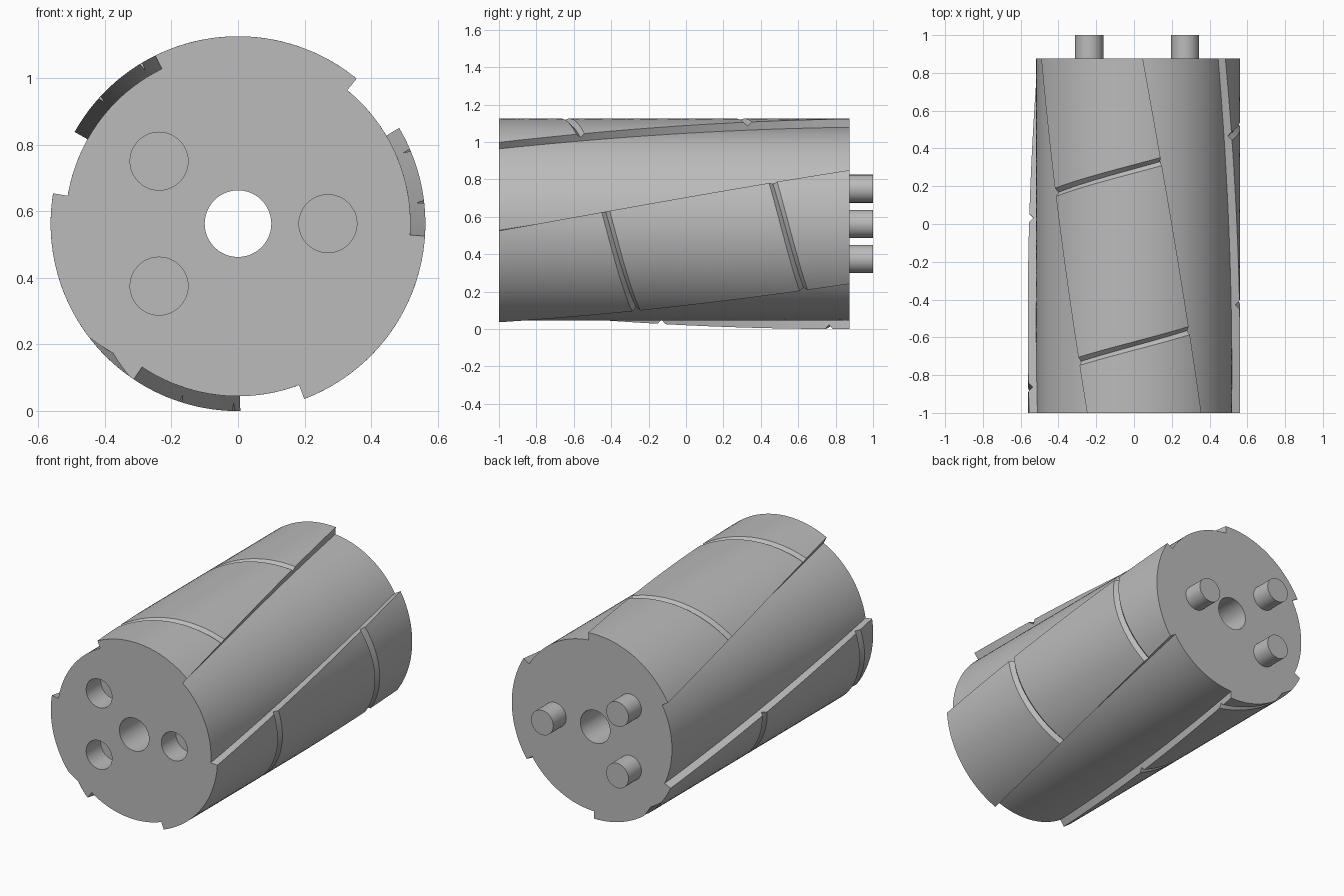
import bpy, bmesh
from math import radians, sin, cos, pi

cube = bpy.data.objects.get("Cube")
if cube:
    bpy.data.objects.remove(cube, do_unlink=True)

R, CORE_R, ZC = 0.5625, 0.518, 0.5625      # rib radius, core radius, axis height
Y0, Y1 = -1.0, 0.875                       # ends of the drum
RIB_START, RIB_SPAN, TWIST = 50.7, 65.5, 34.5
PITCH, GROOVE = 0.9375, 0.0225             # helical V groove
PINS = [(0.27, 0), (-0.237, 0.1875), (-0.237, -0.1875)]

gray = bpy.data.materials.new("plain gray")
gray.use_nodes = True
gray.diffuse_color = (0.5, 0.5, 0.5, 1)
gray.node_tree.nodes["Principled BSDF"].inputs["Base Color"].default_value = (0.5, 0.5, 0.5, 1)


def polar(r, deg, y):
    a = radians(deg)
    return (r * cos(a), y, ZC + r * sin(a))


def loft(name, rings):
    """Skin a list of closed rings and cap both ends."""
    bm = bmesh.new()
    loops = [[bm.verts.new(p) for p in ring] for ring in rings]
    n = len(loops[0])
    for a, b in zip(loops, loops[1:]):
        for i in range(n):
            j = (i + 1) % n
            bm.faces.new((a[i], a[j], b[j], b[i]))
    bm.faces.new(loops[0])
    bm.faces.new(loops[-1])
    bmesh.ops.recalc_face_normals(bm, faces=bm.faces)
    mesh = bpy.data.meshes.new(name)
    bm.to_mesh(mesh)
    bm.free()
    obj = bpy.data.objects.new(name, mesh)
    obj.data.materials.append(gray)
    bpy.context.collection.objects.link(obj)
    return obj


def rod(name, x, z, r, ya, yb, sides=48):
    ring = [(r * cos(2 * pi * i / sides), r * sin(2 * pi * i / sides)) for i in range(sides)]
    return loft(name, [[(x + u, y, ZC + z + v) for u, v in ring] for y in (ya, yb)])


def activate(obj):
    bpy.ops.object.select_all(action='DESELECT')
    obj.select_set(True)
    bpy.context.view_layer.objects.active = obj


def cut(obj, cutter):
    cutter.hide_render = True
    activate(obj)
    mod = obj.modifiers.new("cut", 'BOOLEAN')
    mod.operation, mod.solver, mod.object = 'DIFFERENCE', 'EXACT', cutter
    bpy.ops.object.modifier_apply(modifier=mod.name)
    bpy.data.objects.remove(cutter, do_unlink=True)


# Drum cross-section: three raised ribs with radial side walls
profile = []
for k in range(3):
    start = RIB_START + 120 * k
    profile += [(R, start + RIB_SPAN * i / 24) for i in range(25)]
    gap = 120 - RIB_SPAN
    profile += [(CORE_R, start + RIB_SPAN + gap * i / 20) for i in range(21)]

# Twist the cross-section along the axis
STEPS = 32
drum = loft("ribbed_drum", [
    [polar(r, a + TWIST * s / STEPS, Y0 + (Y1 - Y0) * s / STEPS) for r, a in profile]
    for s in range(STEPS + 1)])

# Helical V groove across the ribs
rings = []
for s in range(201):
    y = Y0 - 0.1 + (Y1 - Y0 + 0.2) * s / 200
    a = 226 - 360 * (y - Y0) / PITCH
    top = 0.03
    rings.append([polar(R - GROOVE, a, y),
                  polar(R + top, a, y + GROOVE + top),
                  polar(R + top, a, y - GROOVE - top)])
cut(drum, loft("groove_cutter", rings))

# Centre bore and blind sockets in the front
cut(drum, rod("bore_cutter", 0, 0, 0.1, Y0 - 0.1, Y1 + 0.1))
for x, z in PINS:
    cut(drum, rod("socket_cutter", x, z, 0.087, Y0 - 0.1, Y0 + 0.14))

# Pins on the back
parts = [drum]
for i, (x, z) in enumerate(PINS):
    parts.append(rod(f"back_pin_{i + 1}", x, z, 0.075, Y1 - 0.02, 1.0))

for obj in parts:
    activate(obj)
    bpy.ops.object.shade_smooth_by_angle(angle=radians(30))
